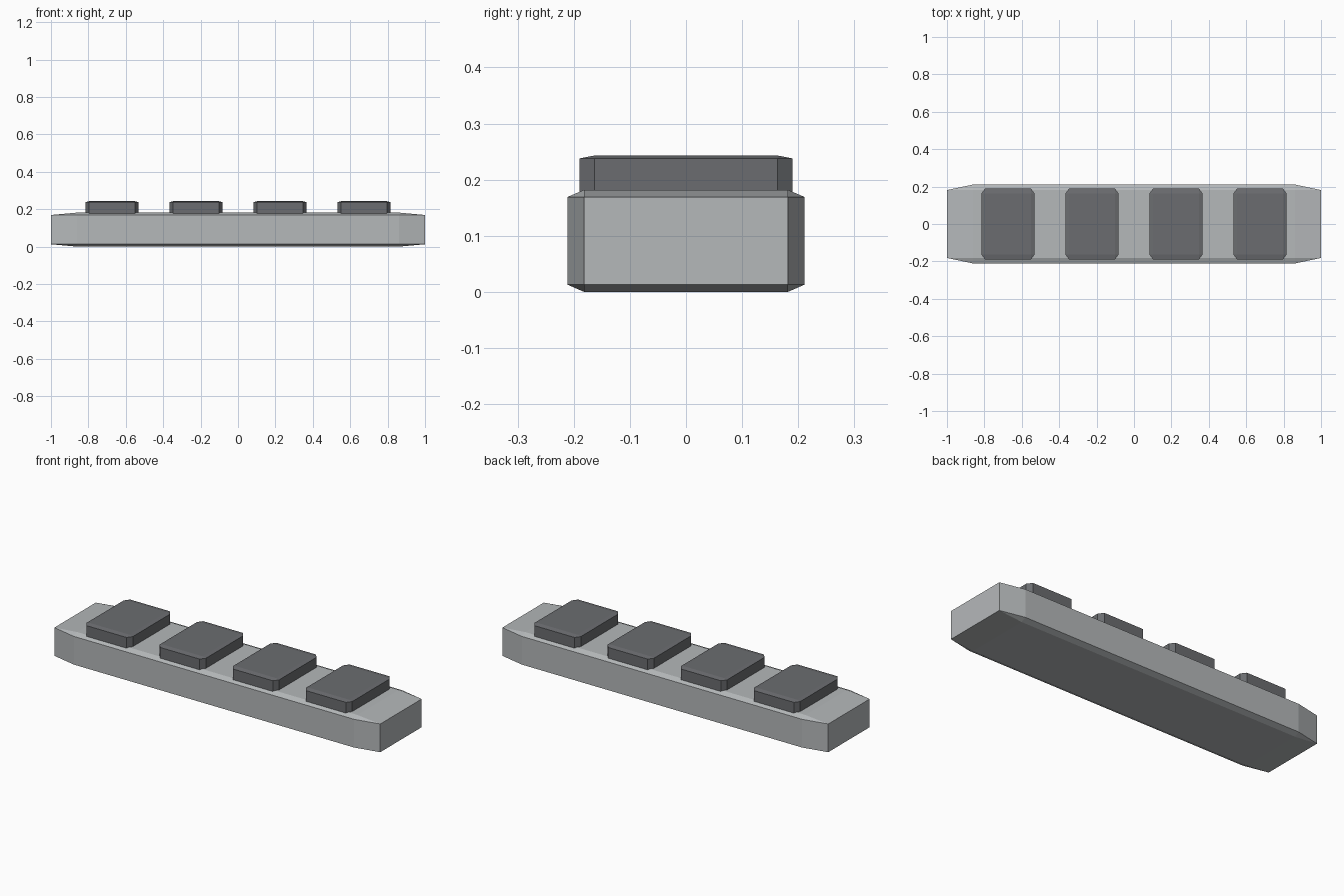
import bpy
import bmesh
from mathutils import Vector

default = bpy.data.objects.get("Cube")
if default:
    bpy.data.objects.remove(default, do_unlink=True)


def make_material(name, rgb):
    mat = bpy.data.materials.new(name)
    mat.use_nodes = True
    mat.diffuse_color = (*rgb, 1)
    mat.node_tree.nodes["Principled BSDF"].inputs["Base Color"].default_value = (*rgb, 1)
    return mat


def chamfered_block(name, low, high, mat, ratio=0.07):
    """Unit cube with cut edges, stretched to fill the box from low to high."""
    low, high = Vector(low), Vector(high)
    bm = bmesh.new()
    bmesh.ops.create_cube(bm, size=1)
    bmesh.ops.bevel(bm, geom=bm.edges[:], offset=ratio, segments=1,
                    profile=0.5, affect='EDGES')
    bmesh.ops.scale(bm, vec=high - low, verts=bm.verts)
    bmesh.ops.translate(bm, vec=(low + high) / 2, verts=bm.verts)
    bmesh.ops.recalc_face_normals(bm, faces=bm.faces)
    mesh = bpy.data.meshes.new(name)
    bm.to_mesh(mesh)
    bm.free()
    mesh.materials.append(mat)
    obj = bpy.data.objects.new(name, mesh)
    bpy.context.collection.objects.link(obj)
    return obj


light_grey = make_material("light grey", (0.46, 0.48, 0.49))
dark_grey = make_material("dark grey", (0.147, 0.152, 0.162))

# Long base bar
chamfered_block("base_bar", (-1, -0.211, 0), (1, 0.211, 0.182), light_grey)

# Row of four raised pads, sunk slightly into the bar
for i in range(4):
    x = (i - 1.5) * 0.449
    chamfered_block(f"pad_{i + 1}", (x - 0.142, -0.19, 0.168),
                    (x + 0.142, 0.19, 0.243), dark_grey)
